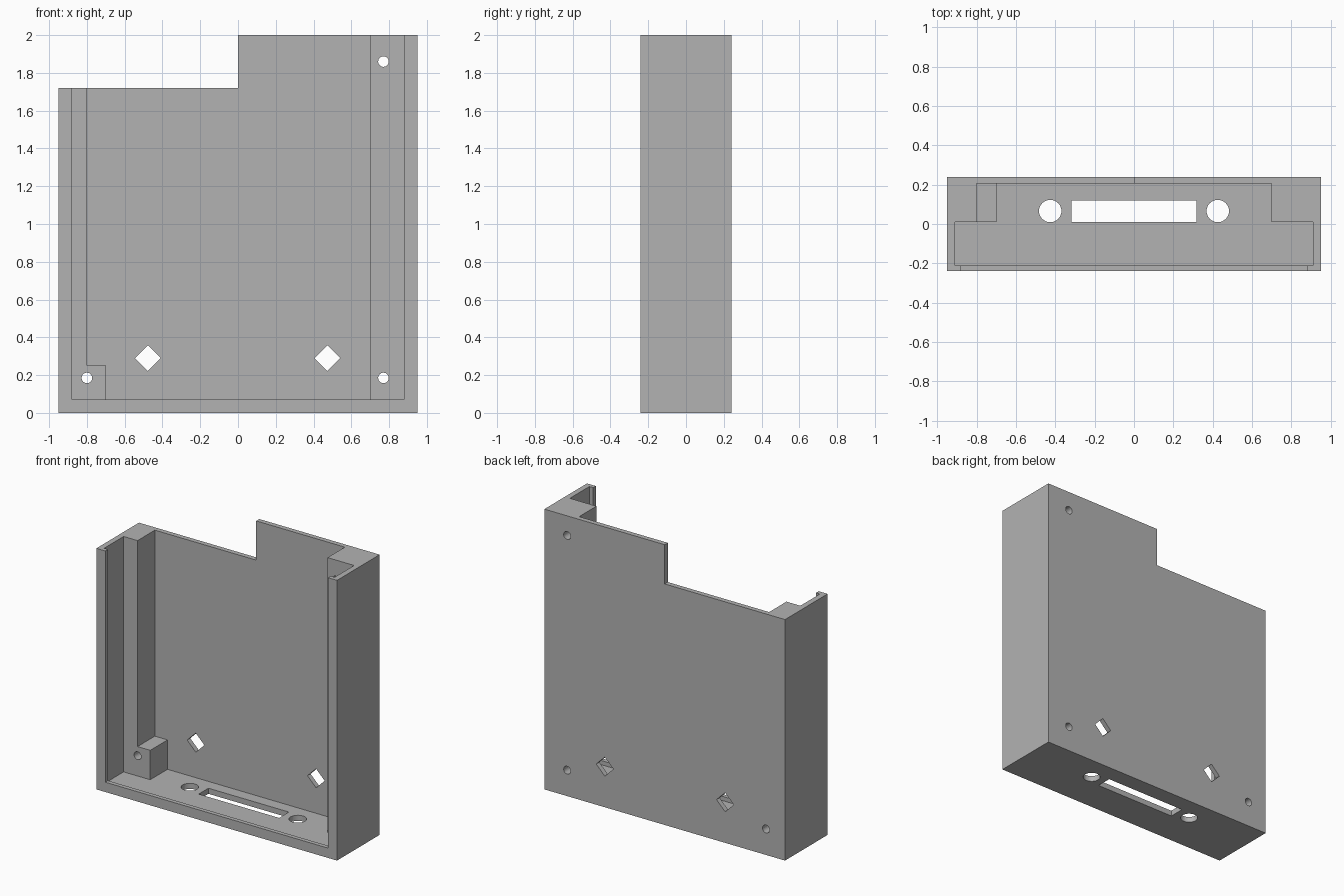
import bpy
import math

cube = bpy.data.objects.get("Cube")
if cube:
    bpy.data.objects.remove(cube, do_unlink=True)

grey = bpy.data.materials.new("plain grey")
grey.use_nodes = True
grey.diffuse_color = (0.45, 0.45, 0.45, 1)
grey.node_tree.nodes["Principled BSDF"].inputs["Base Color"].default_value = grey.diffuse_color


def box(name, x0, x1, y0, y1, z0, z1):
    bpy.ops.mesh.primitive_cube_add(size=1, location=((x0 + x1) / 2, (y0 + y1) / 2, (z0 + z1) / 2))
    obj = bpy.context.object
    obj.name = name
    obj.scale = (x1 - x0, y1 - y0, z1 - z0)
    bpy.ops.object.transform_apply(location=True, rotation=True, scale=True)
    obj.data.materials.append(grey)
    return obj


def prism(name, sides, radius, depth, location, rotation=(0, 0, 0)):
    bpy.ops.mesh.primitive_cylinder_add(vertices=sides, radius=radius, depth=depth,
                                        location=location, rotation=rotation)
    obj = bpy.context.object
    obj.name = name
    bpy.ops.object.transform_apply(location=True, rotation=True, scale=True)
    obj.data.materials.append(grey)
    return obj


def combine(target, tool, operation="DIFFERENCE"):
    mod = target.modifiers.new(tool.name, "BOOLEAN")
    mod.operation = operation
    mod.solver = "EXACT"
    mod.object = tool
    bpy.context.view_layer.objects.active = target
    bpy.ops.object.modifier_apply(modifier=mod.name)
    bpy.data.objects.remove(tool, do_unlink=True)


# Outer shell with a step in its top edge
shell = box("enclosure_shell", -0.95, 0.95, -0.24, 0.24, 0, 2)
combine(shell, box("top_step", -1.2, 0, -0.5, 0.5, 1.72, 2.3))

# Open front, board groove behind the lip, and deep recess between the side rails
combine(shell, box("front_opening", -0.88, 0.88, -0.5, -0.1, 0.07, 2.2))
combine(shell, box("board_groove", -0.91, 0.91, -0.21, 0.01, 0.04, 2.3))
combine(shell, box("deep_recess", -0.80, 0.70, -0.05, 0.205, 0.04, 2.4))

# Corner screw post
combine(shell, box("corner_post", -0.85, -0.70, 0.01, 0.22, 0.02, 0.25), "UNION")

# Screw holes through the back
back = (math.pi / 2, 0, 0)
for x, z in ((-0.80, 0.185), (0.77, 0.185), (0.77, 1.86)):
    combine(shell, prism("screw_hole", 24, 0.028, 0.6, (x, 0.2, z), back))

# Diamond openings in the back plate
for x in (-0.477, 0.473):
    combine(shell, prism("diamond_hole", 4, 0.068, 0.2, (x, 0.22, 0.29), back))

# Connector slot and round holes in the floor
combine(shell, box("connector_slot", -0.318, 0.318, 0.01, 0.12, -0.1, 0.1))
for x in (-0.426, 0.426):
    combine(shell, prism("floor_hole", 32, 0.057, 0.2, (x, 0.066, 0)))
